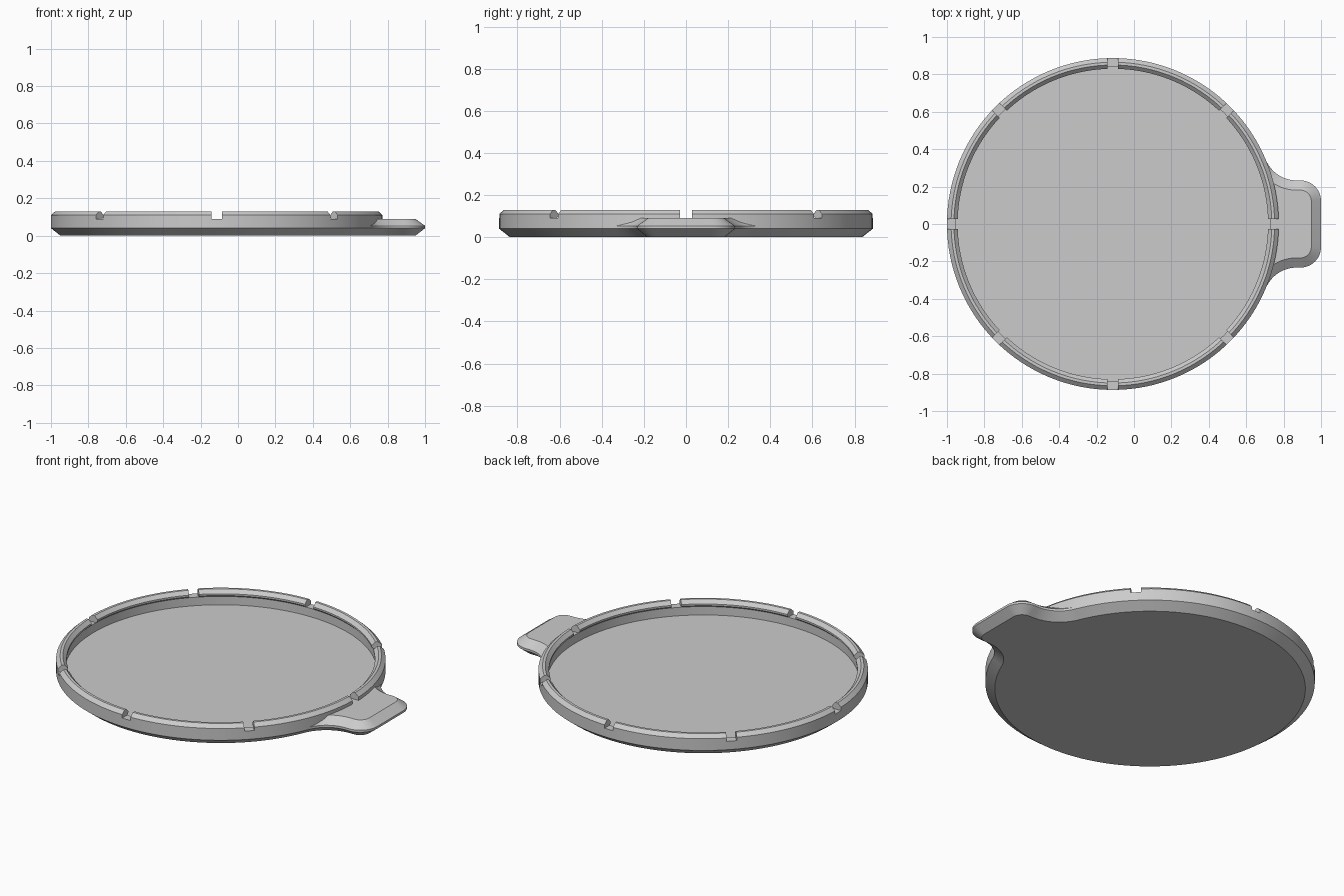
import bpy, bmesh
from math import sin, cos, radians, hypot, atan2, pi
from mathutils import Matrix

default = bpy.data.objects.get("Cube")
if default:
    bpy.data.objects.remove(default)

CENTRE_X, RADIUS = -0.113, 0.887
SEGMENTS = 128

grey = bpy.data.materials.new("plain grey")
grey.use_nodes = True
grey.diffuse_color = (0.6, 0.6, 0.6, 1)
grey.node_tree.nodes["Principled BSDF"].inputs["Base Color"].default_value = (0.6, 0.6, 0.6, 1)


def make_object(name, bm):
    bmesh.ops.recalc_face_normals(bm, faces=bm.faces)
    mesh = bpy.data.meshes.new(name)
    bm.to_mesh(mesh)
    bm.free()
    mesh.materials.append(grey)
    obj = bpy.data.objects.new(name, mesh)
    bpy.context.collection.objects.link(obj)
    return obj


def loft(name, rings):
    """Skin closed rings of equal length and cap both ends."""
    bm = bmesh.new()
    loops = [[bm.verts.new(p) for p in ring] for ring in rings]
    n = len(loops[0])
    for a, b in zip(loops, loops[1:]):
        for i in range(n):
            j = (i + 1) % n
            bm.faces.new((a[i], a[j], b[j], b[i]))
    bm.faces.new(loops[0])
    bm.faces.new(loops[-1])
    return make_object(name, bm)


def arc(cx, cy, r, start, end, steps):
    return [(cx + r * cos(start + (end - start) * i / steps),
             cy + r * sin(start + (end - start) * i / steps)) for i in range(steps + 1)]


def shade(obj):
    bpy.ops.object.select_all(action='DESELECT')
    obj.select_set(True)
    bpy.context.view_layer.objects.active = obj
    bpy.ops.object.shade_smooth_by_angle(angle=radians(25))


# Round dish: bottom chamfer, wall, bevelled rim, inner snap lip, floor
profile = [(0.836, 0), (RADIUS, 0.04), (RADIUS, 0.11), (0.865, 0.13), (0.85, 0.13),
           (0.83, 0.11), (0.83, 0.1), (0.84, 0.09), (0.84, 0.04)]
dish = loft("dish", [[(x, y, z) for x, y in arc(CENTRE_X, 0, r, 0, 2 * pi, SEGMENTS)[:-1]]
                     for r, z in profile])

# Eight notches through the rim
bm = bmesh.new()
for i in range(8):
    turn = Matrix.Translation((CENTRE_X, 0, 0)) @ Matrix.Rotation(i * pi / 4, 4, 'Z')
    box = Matrix.Translation((0.86, 0, 0.14)) @ Matrix.Diagonal((0.14, 0.055, 0.1, 1))
    bmesh.ops.create_cube(bm, size=1, matrix=turn @ box)
cutter = make_object("notch_cutter", bm)
cutter.hide_render = True
cut = dish.modifiers.new("notches", 'BOOLEAN')
cut.operation = 'DIFFERENCE'
cut.solver = 'EXACT'
cut.object = cutter
bpy.context.view_layer.objects.active = dish
bpy.ops.object.modifier_apply(modifier=cut.name)
bpy.data.objects.remove(cutter)
shade(dish)

# Pull tab: rounded end, flowing into the dish through concave fillets
HALF_WIDTH, CORNER, FILLET = 0.233, 0.11, 0.179
fillet_x, fillet_y = 0.87, HALF_WIDTH + FILLET
meet = atan2(fillet_y, fillet_x - CENTRE_X)


def tab_ring(z, inset, inner_radius):
    half = arc(fillet_x, fillet_y, FILLET + inset, pi + meet, 1.5 * pi, 16)
    half += arc(1 - CORNER, HALF_WIDTH - CORNER, CORNER - inset, pi / 2, 0, 12)
    points = []
    for x, y in half:
        dx = x - CENTRE_X
        grow = max(1, inner_radius / hypot(dx, y))
        points.append((CENTRE_X + dx * grow, y * grow))
    points += [(x, -y) for x, y in reversed(points)]
    points += arc(CENTRE_X, 0, inner_radius, -meet, meet, 24)[1:-1]
    return [(x, y, z) for x, y in points]


tab = loft("pull_tab", [tab_ring(0, 0.051, 0.83), tab_ring(0.04, 0, 0.86),
                        tab_ring(0.053, 0, 0.86), tab_ring(0.09, 0.052, 0.86)])
shade(tab)
